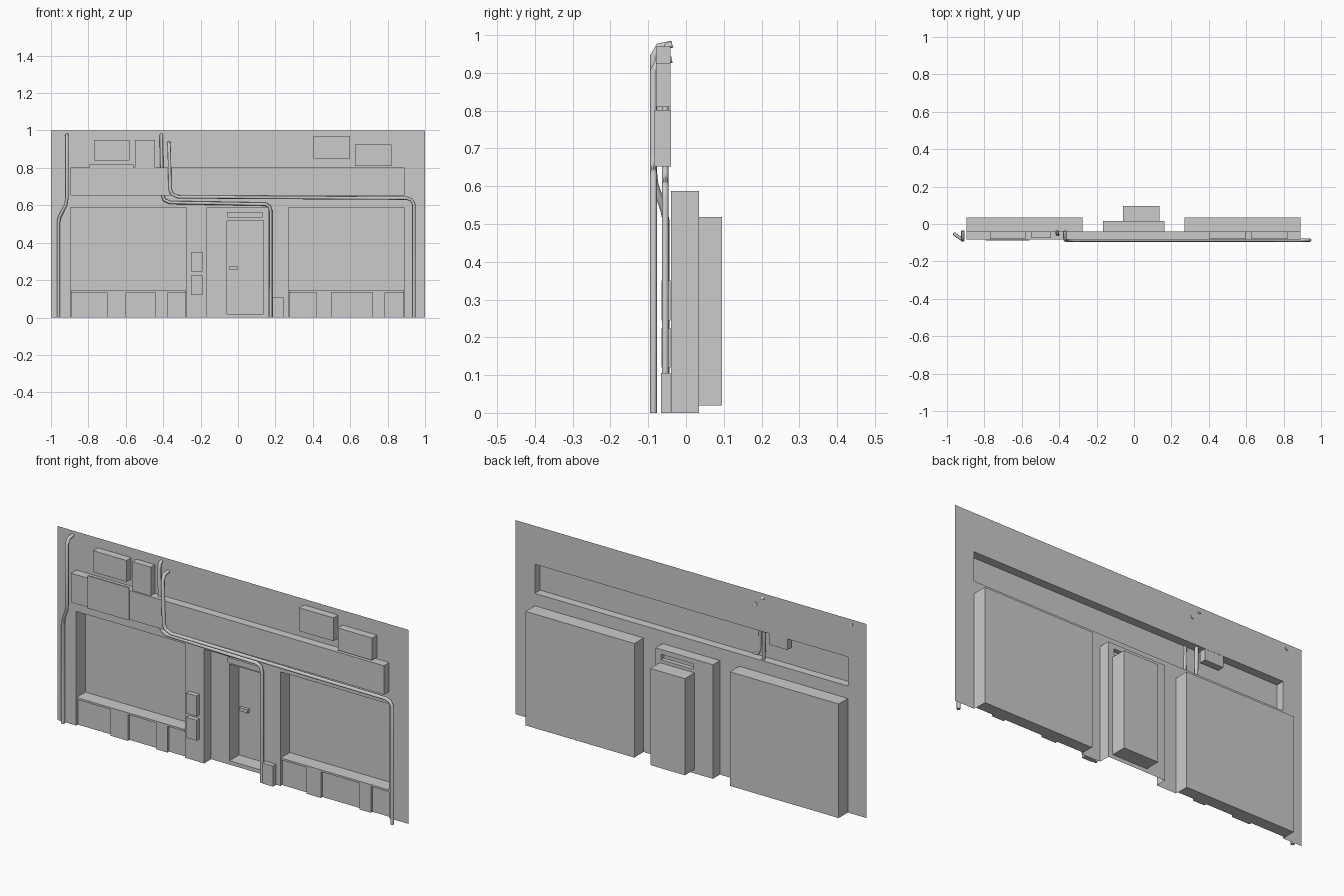
import bpy, bmesh

if "Cube" in bpy.data.objects:
    bpy.data.objects.remove(bpy.data.objects["Cube"])

WALL = -0.04


def finish(name, bm):
    me = bpy.data.meshes.new(name)
    bm.to_mesh(me)
    bm.free()
    ob = bpy.data.objects.new(name, me)
    bpy.context.collection.objects.link(ob)
    return ob


def box(name, x, y, z):
    bm = bmesh.new()
    bmesh.ops.create_cube(bm, size=1)
    for v in bm.verts:
        for i, r in enumerate((x, y, z)):
            v.co[i] = r[0] if v.co[i] < 0 else r[1]
    return finish(name, bm)


def pipe(name, pts, radius=0.009):
    cu = bpy.data.curves.new(name, 'CURVE')
    cu.dimensions = '3D'
    cu.bevel_depth = radius
    cu.bevel_resolution = 2
    cu.use_fill_caps = True
    sp = cu.splines.new('POLY')
    sp.points.add(len(pts) - 1)
    for p, co in zip(sp.points, pts):
        p.co = (*co, 1)
    ob = bpy.data.objects.new(name, cu)
    bpy.context.collection.objects.link(ob)
    return ob


def stepped_sheet(name, rects):
    """Thin facade sheet: each rect (x0, x1, z0, z1, y) pushes an area to depth y."""
    xs = sorted({v for r in rects for v in r[:2]})
    zs = sorted({v for r in rects for v in r[2:4]})

    def depth(i, j):
        cx, cz = (xs[i] + xs[i + 1]) / 2, (zs[j] + zs[j + 1]) / 2
        return [r[4] for r in rects if r[0] < cx < r[1] and r[2] < cz < r[3]][-1]

    bm = bmesh.new()

    def quad(*cos):
        bm.faces.new([bm.verts.new(c) for c in cos])

    for i in range(len(xs) - 1):
        for j in range(len(zs) - 1):
            a, (x0, x1), (z0, z1) = depth(i, j), xs[i:i + 2], zs[j:j + 2]
            quad((x0, a, z0), (x1, a, z0), (x1, a, z1), (x0, a, z1))
            if i + 2 < len(xs) and depth(i + 1, j) != a:
                b = depth(i + 1, j)
                quad((x1, a, z0), (x1, b, z0), (x1, b, z1), (x1, a, z1))
            if j + 2 < len(zs) and depth(i, j + 1) != a:
                b = depth(i, j + 1)
                quad((x0, a, z1), (x1, a, z1), (x1, b, z1), (x0, b, z1))
    bmesh.ops.remove_doubles(bm, verts=bm.verts, dist=1e-5)
    bmesh.ops.dissolve_limit(bm, angle_limit=0.01, verts=bm.verts, edges=bm.edges)
    return finish(name, bm)


# Wall with window recesses, doorway, door, lintel and hollow sign band
stepped_sheet("shopfront_wall", [
    (-1, 1, 0, 1, WALL),
    (-0.895, -0.275, 0, 0.588, 0.035),
    (0.27, 0.89, 0, 0.588, 0.035),
    (-0.165, 0.162, 0, 0.588, 0.017),
    (-0.06, 0.137, 0.02, 0.518, 0.095),
    (-0.055, 0.13, 0.535, 0.563, -0.005),
    (-0.895, 0.89, 0.652, 0.802, -0.083),
])

# Low walls under the windows: recessed panels, ledge and piers
for side, x0, x1, piers in (
        ("left", -0.893, -0.277, ((-0.70, -0.60), (-0.44, -0.375))),
        ("right", 0.272, 0.888, ((0.42, 0.50), (0.72, 0.785)))):
    box(side + "_riser", (x0, x1), (-0.027, 0.033), (0, 0.145))
    box(side + "_ledge", (x0, x1), (WALL, -0.027), (0.135, 0.145))
    for k, p in enumerate(piers):
        box(f"{side}_pier_{k + 1}", p, (WALL, -0.027), (0, 0.135))

# Wall-mounted units, sign plate, meters and floor box
for name, x, y, z in (
        ("left_unit", (-0.77, -0.58), (-0.08, -0.041), (0.84, 0.95)),
        ("small_left_unit", (-0.55, -0.445), (-0.075, -0.041), (0.745, 0.95)),
        ("right_unit", (0.405, 0.60), (-0.08, -0.041), (0.85, 0.97)),
        ("lower_right_unit", (0.625, 0.82), (-0.08, -0.041), (0.81, 0.925)),
        ("band_plate", (-0.795, -0.56), (-0.089, -0.082), (0.65, 0.818)),
        ("upper_meter", (-0.25, -0.19), (-0.065, -0.041), (0.245, 0.35)),
        ("lower_meter", (-0.25, -0.19), (-0.065, -0.041), (0.12, 0.225)),
        ("floor_box", (0.185, 0.245), (-0.066, -0.041), (0, 0.106)),
        ("door_handle", (-0.048, 0), (0.078, 0.094), (0.257, 0.274))):
    box(name, x, y, z)

# Pipes running down and across the wall
pipe("left_drainpipe", [
    (-0.915, -0.037, 0.976), (-0.915, -0.072, 0.97), (-0.915, -0.086, 0.945),
    (-0.915, -0.086, 0.64), (-0.92, -0.082, 0.605), (-0.953, -0.06, 0.54),
    (-0.96, -0.053, 0.51), (-0.96, -0.053, 0)])
pipe("inner_pipe", [
    (-0.41, -0.037, 0.976), (-0.41, -0.05, 0.97), (-0.41, -0.055, 0.945),
    (-0.405, -0.055, 0.66), (-0.395, -0.055, 0.63), (-0.365, -0.055, 0.615),
    (0.145, -0.055, 0.606), (0.167, -0.055, 0.595), (0.175, -0.055, 0.57),
    (0.175, -0.055, 0)])
pipe("outer_pipe", [
    (-0.37, -0.037, 0.935), (-0.37, -0.074, 0.93), (-0.368, -0.086, 0.905),
    (-0.363, -0.086, 0.685), (-0.353, -0.086, 0.66), (-0.32, -0.086, 0.645),
    (0.90, -0.086, 0.638), (0.927, -0.086, 0.63), (0.94, -0.086, 0.605),
    (0.94, -0.086, 0)])
